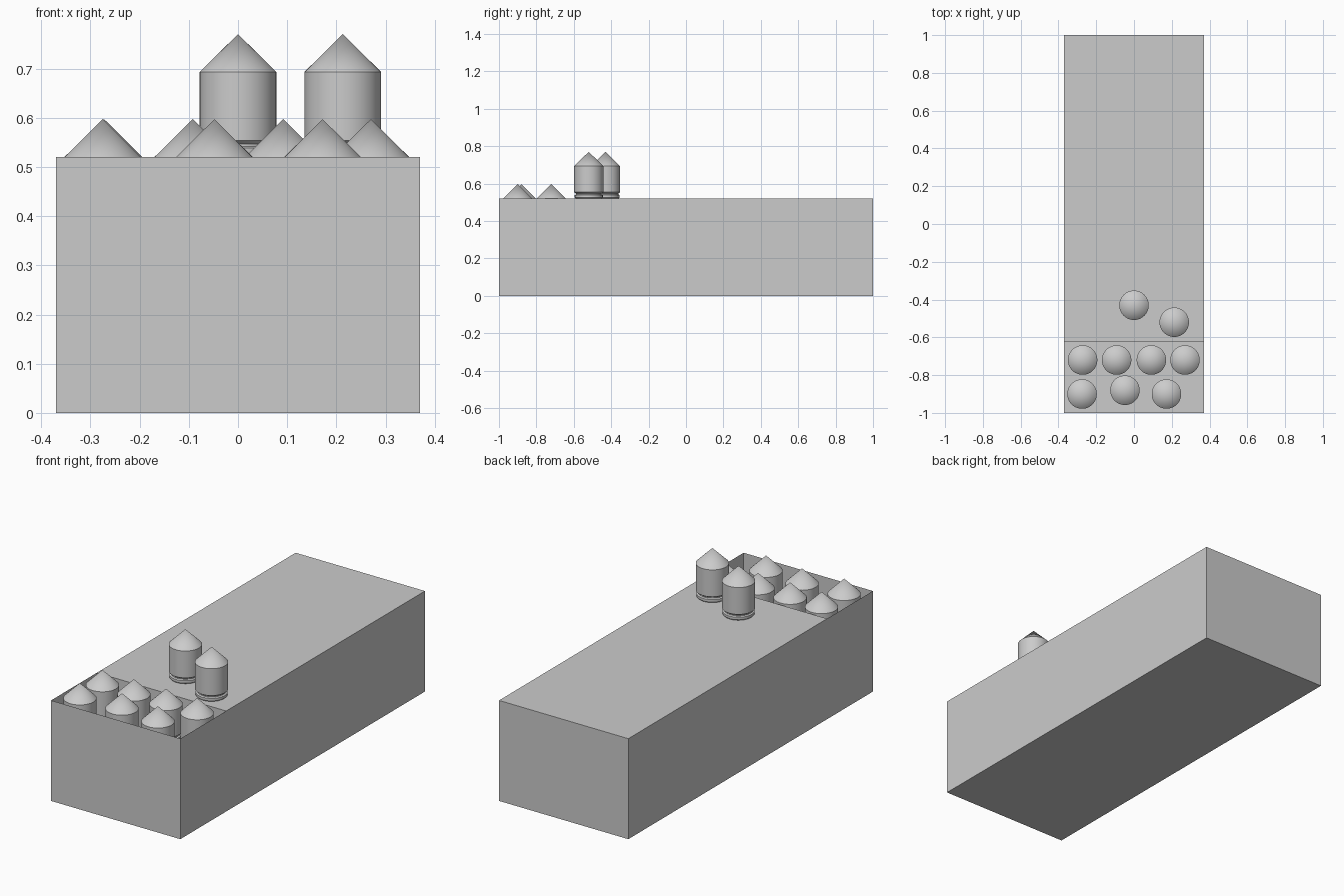
import bpy, bmesh, math

if "Cube" in bpy.data.objects:
    bpy.data.objects.remove(bpy.data.objects["Cube"])

W, L, H = 0.37, 1.0, 0.52      # half width, half length, height
STEP_Y, FLOOR_Z = -0.625, 0.347


def finish(bm, name):
    mesh = bpy.data.meshes.new(name)
    bm.to_mesh(mesh)
    bm.free()
    obj = bpy.data.objects.new(name, mesh)
    bpy.context.collection.objects.link(obj)
    return obj


# Box with a thin-walled open tray at the front end
bm = bmesh.new()


def quad(*pts):
    bm.faces.new([bm.verts.new(p) for p in pts])


quad((-W, -L, 0), (-W, L, 0), (W, L, 0), (W, -L, 0))                        # underside
quad((-W, -L, 0), (W, -L, 0), (W, -L, H), (-W, -L, H))                      # front
quad((W, L, 0), (-W, L, 0), (-W, L, H), (W, L, H))                          # back
quad((W, -L, 0), (W, L, 0), (W, L, H), (W, -L, H))                          # right
quad((-W, L, 0), (-W, -L, 0), (-W, -L, H), (-W, L, H))                      # left
quad((-W, STEP_Y, H), (W, STEP_Y, H), (W, L, H), (-W, L, H))                # deck
quad((-W, STEP_Y, FLOOR_Z), (W, STEP_Y, FLOOR_Z), (W, STEP_Y, H), (-W, STEP_Y, H))  # tray back
quad((-W, -L, FLOOR_Z), (W, -L, FLOOR_Z), (W, STEP_Y, FLOOR_Z), (-W, STEP_Y, FLOOR_Z))  # tray floor
bmesh.ops.remove_doubles(bm, verts=bm.verts, dist=1e-5)
finish(bm, "box")

# Pointed cylinder: grooved foot, straight body, cone tip (radius, height)
PROFILE = [(0, 0), (0.07, 0), (0.075, 0.005), (0.075, 0.018), (0.068, 0.022),
           (0.068, 0.027), (0.078, 0.034), (0.078, 0.173), (0, 0.25)]
bm = bmesh.new()
vs = [bm.verts.new((r, 0, z)) for r, z in PROFILE]
es = [bm.edges.new(p) for p in zip(vs, vs[1:])]
bmesh.ops.spin(bm, geom=vs + es, cent=(0, 0, 0), axis=(0, 0, 1),
               angle=2 * math.pi, steps=48, use_merge=True)
bmesh.ops.remove_doubles(bm, verts=bm.verts, dist=1e-5)
bmesh.ops.recalc_face_normals(bm, faces=bm.faces)
peg = finish(bm, "pointed_peg")
bpy.context.view_layer.objects.active = peg
peg.select_set(True)
bpy.ops.object.shade_smooth_by_angle(angle=math.radians(25))

# Two pegs stand on the deck, seven sit in the tray
spots = [(0, -0.43, H), (0.213, -0.52, H)]
spots += [(x, -0.72, FLOOR_Z) for x in (-0.272, -0.092, 0.092, 0.27)]
spots += [(-0.275, -0.9, FLOOR_Z), (-0.048, -0.88, FLOOR_Z), (0.172, -0.9, FLOOR_Z)]
peg.location = spots[0]
for s in spots[1:]:
    c = peg.copy()
    c.data = peg.data.copy()
    c.location = s
    bpy.context.collection.objects.link(c)
